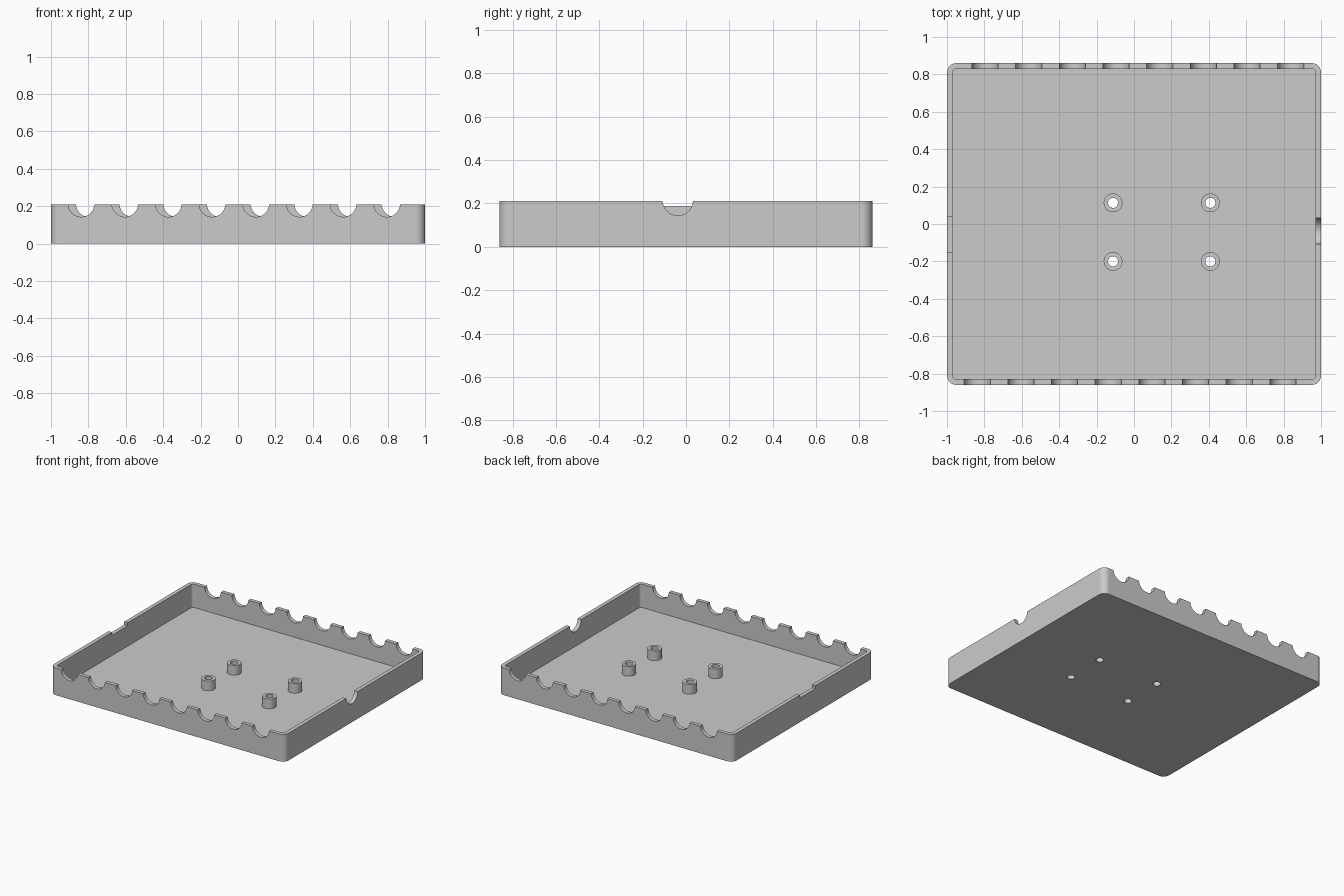
import bpy, bmesh, math
from mathutils import Matrix

cube = bpy.data.objects.get("Cube")
if cube:
    bpy.data.objects.remove(cube, do_unlink=True)

HEIGHT, FLOOR, WALL = 0.21, 0.03, 0.03
HALF_X, HALF_Y = 1.0, 0.86
NOTCH_R, PITCH = 0.07, 0.2335
POST_R, BORE_R, POST_H = 0.05, 0.027, 0.075
POSTS = [(x, y) for x in (-0.112, 0.408) for y in (-0.2, 0.113)]

grey = bpy.data.materials.new("light grey")
grey.use_nodes = True
grey.diffuse_color = (0.6, 0.6, 0.6, 1)
grey.node_tree.nodes["Principled BSDF"].inputs["Base Color"].default_value = (0.6, 0.6, 0.6, 1)


def make_object(name, bm):
    bmesh.ops.recalc_face_normals(bm, faces=bm.faces)
    mesh = bpy.data.meshes.new(name)
    bm.to_mesh(mesh)
    bm.free()
    mesh.materials.append(grey)
    obj = bpy.data.objects.new(name, mesh)
    bpy.context.collection.objects.link(obj)
    return obj


def rounded_box(name, hx, hy, z0, z1, radius, steps=8):
    """Upright slab with rounded vertical corners."""
    bm = bmesh.new()
    verts = []
    for k, (sx, sy) in enumerate([(1, 1), (-1, 1), (-1, -1), (1, -1)]):
        for i in range(steps + 1):
            a = math.pi / 2 * (k + i / steps)
            verts.append(bm.verts.new((sx * (hx - radius) + radius * math.cos(a),
                                       sy * (hy - radius) + radius * math.sin(a), z0)))
    base = bm.faces.new(verts)
    top = bmesh.ops.extrude_face_region(bm, geom=[base])["geom"]
    bmesh.ops.translate(bm, vec=(0, 0, z1 - z0),
                        verts=[v for v in top if isinstance(v, bmesh.types.BMVert)])
    return make_object(name, bm)


def add_cylinder(bm, centre, radius, depth, axis="Z"):
    turn = {"X": Matrix.Rotation(math.pi / 2, 4, "Y"),
            "Y": Matrix.Rotation(math.pi / 2, 4, "X"),
            "Z": Matrix.Identity(4)}[axis]
    bmesh.ops.create_cone(bm, cap_ends=True, segments=48, radius1=radius, radius2=radius,
                          depth=depth, matrix=Matrix.Translation(centre) @ turn)


def cut(obj, cutter):
    """Subtract the cutter for good, then remove it."""
    mod = obj.modifiers.new("cut", "BOOLEAN")
    mod.operation, mod.solver, mod.object = "DIFFERENCE", "EXACT", cutter
    deps = bpy.context.evaluated_depsgraph_get()
    mesh = bpy.data.meshes.new_from_object(obj.evaluated_get(deps))
    obj.modifiers.clear()
    obj.data = mesh
    bpy.data.objects.remove(cutter, do_unlink=True)


def finish(obj):
    bpy.ops.object.select_all(action="DESELECT")
    obj.select_set(True)
    bpy.context.view_layer.objects.active = obj
    bpy.ops.object.shade_smooth_by_angle(angle=math.radians(30))
    obj.modifiers.new("flat sides", "WEIGHTED_NORMAL").keep_sharp = True


# Hollow tray
tray = rounded_box("tray", HALF_X, HALF_Y, 0, HEIGHT, 0.05)
cut(tray, rounded_box("cavity", HALF_X - WALL, HALF_Y - WALL, FLOOR, HEIGHT + 0.1, 0.02))

# Round notches along front and back, one on the left wall, and drilled floor holes
bm = bmesh.new()
for i in range(8):
    x = -0.838 + i * PITCH
    add_cylinder(bm, (x, -HALF_Y, HEIGHT + 0.003), NOTCH_R, 0.15, "Y")
    add_cylinder(bm, (-x, HALF_Y, HEIGHT + 0.003), NOTCH_R, 0.15, "Y")
add_cylinder(bm, (HALF_X, -0.038, HEIGHT + 0.004), NOTCH_R, 0.15, "X")
for x, y in POSTS:
    add_cylinder(bm, (x, y, FLOOR / 2), BORE_R, 0.1)
cut(tray, make_object("notch_cutter", bm))

# Shallow square notch in the right wall
bm = bmesh.new()
bmesh.ops.create_cube(bm, size=1, matrix=Matrix.Translation((-HALF_X, -0.055, HEIGHT + 0.027))
                      @ Matrix.Diagonal((0.15, 0.19, 0.1, 1)))
cut(tray, make_object("slot_cutter", bm))
finish(tray)

# Hollow standoff posts
for n, (x, y) in enumerate(POSTS):
    mid = FLOOR + POST_H / 2
    bm = bmesh.new()
    add_cylinder(bm, (x, y, mid), POST_R, POST_H)
    post = make_object(f"standoff_{n + 1}", bm)
    bm = bmesh.new()
    add_cylinder(bm, (x, y, mid), BORE_R, POST_H + 0.1)
    cut(post, make_object("bore_cutter", bm))
    finish(post)
